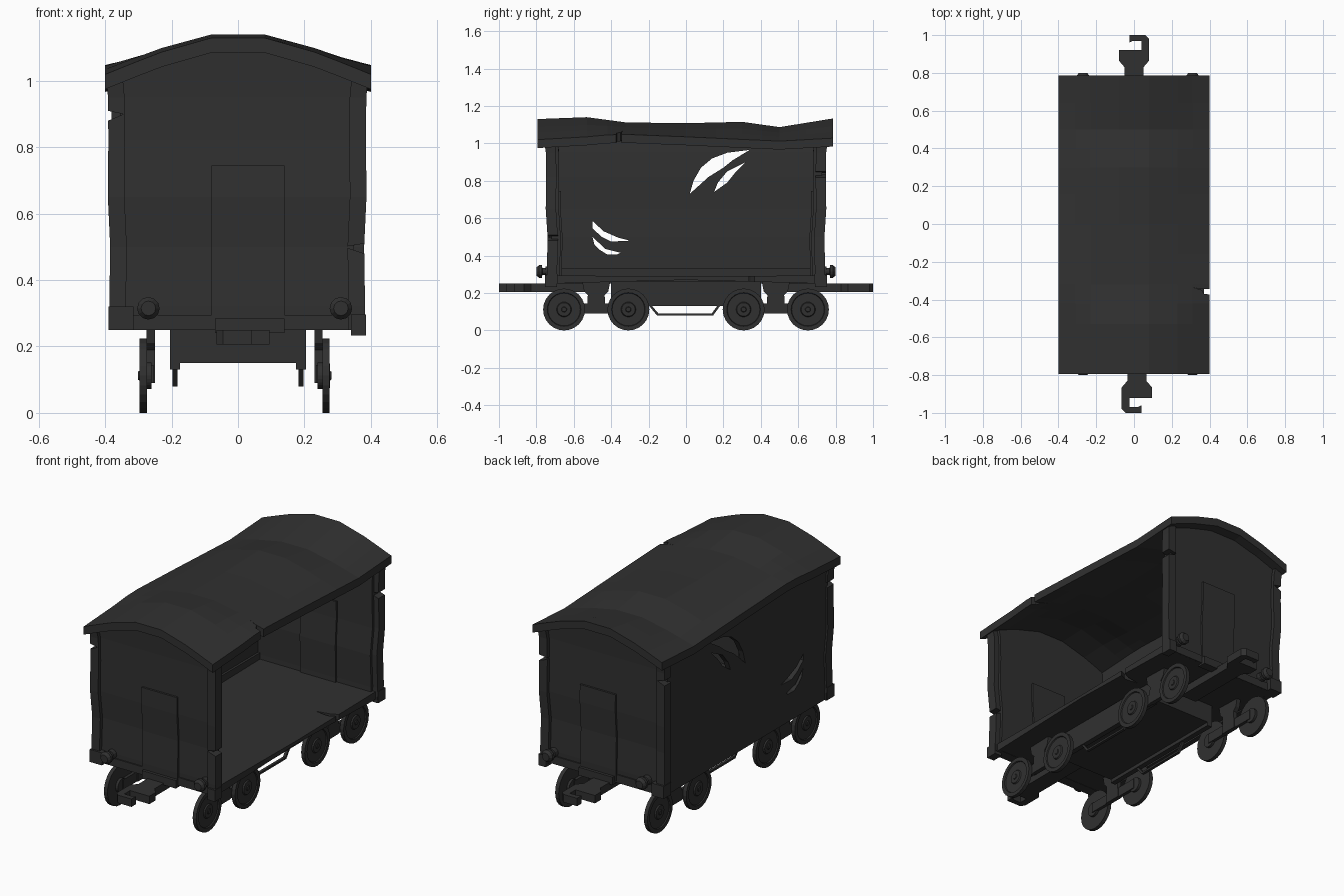
import bpy, bmesh, math
from mathutils import Vector

if "Cube" in bpy.data.objects:
    bpy.data.objects.remove(bpy.data.objects["Cube"])

mat = bpy.data.materials.new("charcoal")
mat.diffuse_color = (0.03, 0.03, 0.03, 1)
mat.use_nodes = True
mat.node_tree.nodes["Principled BSDF"].inputs["Base Color"].default_value = mat.diffuse_color


def finish(name, bm, warp=None):
    if warp:
        for v in bm.verts:
            v.co = warp(v.co)
    bmesh.ops.recalc_face_normals(bm, faces=bm.faces)
    me = bpy.data.meshes.new(name)
    bm.to_mesh(me)
    bm.free()
    me.materials.append(mat)
    ob = bpy.data.objects.new(name, me)
    bpy.context.collection.objects.link(ob)
    return ob


def prism(name, pts, axis, a, b, warp=None, slices=()):
    """Extrude a 2D outline along an axis; slices = z heights to subdivide at."""
    def put(p, d):
        return {'x': (d, p[0], p[1]), 'y': (p[0], d, p[1]), 'z': (p[0], p[1], d)}[axis]
    bm = bmesh.new()
    f = bm.faces.new([bm.verts.new(put(p, a)) for p in pts])
    new = bmesh.ops.extrude_face_region(bm, geom=[f])['geom']
    vs = [v for v in new if isinstance(v, bmesh.types.BMVert)]
    bmesh.ops.translate(bm, verts=vs, vec=Vector(put((0, 0), b - a)))
    for z in slices:
        bmesh.ops.bisect_plane(bm, geom=bm.verts[:] + bm.edges[:] + bm.faces[:],
                               plane_co=(0, 0, z), plane_no=(0, 0, 1))
    return finish(name, bm, warp)


def box(name, x0, x1, y0, y1, z0, z1, warp=None, slices=()):
    return prism(name, [(x0, z0), (x1, z0), (x1, z1), (x0, z1)], 'y', y0, y1, warp, slices)


def lathe(name, prof, axis, centre, sides):
    """Revolve (radius, offset) points about an x or y axis through centre."""
    bm = bmesh.new()
    rings = []
    for r, o in prof:
        ring = []
        for i in range(sides):
            t = 2 * math.pi * i / sides
            c, s = r * math.cos(t), r * math.sin(t)
            ring.append(bm.verts.new(Vector((o, c, s) if axis == 'x' else (c, o, s)) + Vector(centre)))
        rings.append(ring)
    for p, q in zip(rings, rings[1:]):
        for i in range(sides):
            j = (i + 1) % sides
            bm.faces.new((p[i], p[j], q[j], q[i]))
    bm.faces.new(rings[0])
    bm.faces.new(rings[-1])
    return finish(name, bm)


def cut(ob, cutter):
    cutter.hide_render = True
    m = ob.modifiers.new("cut", 'BOOLEAN')
    m.operation, m.solver, m.object = 'DIFFERENCE', 'EXACT', cutter
    bpy.context.view_layer.objects.active = ob
    bpy.ops.object.modifier_apply(modifier=m.name)
    bpy.data.objects.remove(cutter)


def interp(table, t):
    for (a, p), (b, q) in zip(table, table[1:]):
        if t <= b:
            return p + (q - p) * (t - a) / (b - a)
    return table[-1][1]


def sag(co):
    """Battered body: walls pinch in the middle and flare at the top."""
    o = interp([(0.2, 0), (0.32, 0.004), (0.5, 0), (0.65, -0.01), (0.82, -0.008), (1.0, 0.016), (1.2, 0.016)], co.z)
    x = co.x + (math.copysign(o * 0.7, co.x) if abs(co.x) > 0.3 else 0)
    y = co.y + (math.copysign(o, co.y) if abs(co.y) > 0.6 else 0)
    return Vector((x, y, co.z))


Z = (0.32, 0.5, 0.65, 0.82, 0.95)

# Roof: arched cross-section swept along a wavy ridge and eaves
ridge = [(-0.795, 1.13), (-0.53, 1.14), (-0.32, 1.112), (0, 1.108), (0.3, 1.115), (0.5, 1.087), (0.785, 1.133)]
eave = [(-0.795, 1.02), (-0.53, 1.035), (-0.37, 1.05), (0, 1.035), (0.5, 1.012), (0.785, 1.028)]
arch = [(-0.4, 0), (-0.31, 0.33), (-0.23, 0.61), (-0.08, 1), (0.08, 1), (0.23, 0.61), (0.31, 0.33), (0.4, 0)]
bm = bmesh.new()
secs = []
for y in (-0.795, -0.66, -0.53, -0.42, -0.32, -0.16, 0, 0.16, 0.3, 0.4, 0.5, 0.64, 0.785):
    e, r = interp(eave, y), interp(ridge, y)
    top = [(x, y, e + (r - e) * s) for x, s in arch]
    low = [(x, y, z - 0.045) for x, y, z in reversed(top)]
    secs.append([bm.verts.new(p) for p in top + low])
n = len(secs[0])
for p, q in zip(secs, secs[1:]):
    for i in range(n):
        bm.faces.new((p[i], p[(i + 1) % n], q[(i + 1) % n], q[i]))
for s in (secs[0], secs[-1]):
    for i in range(7):
        bm.faces.new((s[i], s[i + 1], s[14 - i], s[15 - i]))
roof = finish("roof", bm)
cut(roof, prism("roof_crack", [(0.42, -0.375), (0.37, -0.37), (0.36, -0.35), (0.31, -0.335),
                               (0.35, -0.345), (0.42, -0.345)], 'z', 0.8, 1.3))

# Floor with a slightly wavy lower edge
floor = prism("floor", [(-0.73, 0.25), (-0.3, 0.262), (0, 0.27), (0.3, 0.262), (0.73, 0.25),
                        (0.73, 0.295), (0, 0.287), (-0.73, 0.295)], 'x', -0.365, 0.37)
cut(floor, prism("floor_crack", [(0.42, 0.36), (0.33, 0.32), (0.25, 0.33), (0.33, 0.345), (0.42, 0.39)], 'z', 0.1, 0.5))

# Left wall with claw-like slashes
wall = prism("left_wall", [(-0.7, 0.25), (0.7, 0.25), (0.7, 1.01), (0.5, 1.0), (-0.37, 1.035), (-0.7, 1.02)],
             'x', -0.375, -0.345, sag, Z)
slashes = [
    [(0.02, 0.73), (0.04, 0.8), (0.08, 0.87), (0.14, 0.92), (0.22, 0.95), (0.34, 0.965),
     (0.25, 0.91), (0.2, 0.87), (0.12, 0.82)],
    [(0.15, 0.74), (0.17, 0.79), (0.22, 0.85), (0.32, 0.9), (0.26, 0.84), (0.22, 0.79)],
    [(-0.5, 0.585), (-0.44, 0.53), (-0.36, 0.495), (-0.3, 0.48), (-0.4, 0.475), (-0.45, 0.5), (-0.5, 0.545)],
    [(-0.5, 0.5), (-0.43, 0.435), (-0.35, 0.415), (-0.37, 0.405), (-0.42, 0.405), (-0.46, 0.43), (-0.49, 0.46)]]
for s in slashes:
    cut(wall, prism("slash", s, 'x', -0.6, -0.1))
box("inner_sill", -0.35, -0.335, -0.68, 0.68, 0.28, 0.33)

for e, end in ((-1, "front"), (1, "back")):
    # End wall, door and door step
    prism(end + "_wall", [(-0.35, 0.25), (0.35, 0.25), (0.35, 0.995), (0.23, 1.05), (0.08, 1.09),
                          (-0.08, 1.09), (-0.23, 1.05), (-0.35, 0.995)], 'y', e * 0.67, e * 0.72, sag, Z)
    box(end + "_door", -0.08, 0.14, e * 0.66, e * 0.731, 0.26, 0.745, sag, Z[:3])
    box(end + "_step", -0.07, 0.14, e * 0.7, e * 0.75, 0.24, 0.285)
    # Corner posts with a crack, and their feet
    for x0, x1, side, zc in ((-0.385, -0.335, "left", 0.9), (0.33, 0.38, "right", 0.5 if e < 0 else 0.84)):
        post = box(end + "_" + side + "_post", x0, x1, e * 0.685, e * 0.74, 0.25, 1.0, sag, Z)
        xo, xi = (x0 - 0.03, x0 + 0.04) if x0 < 0 else (x1 + 0.03, x1 - 0.06)
        cut(post, prism("post_crack", [(xo, zc + 0.015), (xi, zc), (xo, zc - 0.03)], 'y', e * 0.6, e * 0.8))
    box(end + "_left_foot", -0.39, -0.315, e * 0.69, e * 0.755, 0.25, 0.32)
    box(end + "_right_foot", 0.34, 0.385, e * 0.69, e * 0.755, 0.233, 0.297)
    # Buffers
    for x in (-0.27, 0.31):
        lathe(end + "_buffer", [(0.026, 0.71 * e), (0.026, 0.75 * e), (0.018, 0.752 * e), (0.018, 0.768 * e),
                                (0.034, 0.77 * e), (0.034, 0.785 * e), (0.022, 0.8 * e)], 'y', (x, 0, 0.315), 12)
    # Hook coupler, turned half round at the other end
    hook = [(0.05, -0.45), (0.05, -0.83), (0.08, -0.865), (0.08, -0.92), (-0.04, -0.92), (-0.04, -0.97),
            (0.005, -0.97), (0.025, -0.96), (0.025, -1.0), (-0.06, -1.0), (-0.08, -0.98), (-0.08, -0.865),
            (-0.05, -0.83), (-0.05, -0.45)]
    prism(end + "_coupler", [(0.015 + x, y) if e < 0 else (-x, -y) for x, y in hook], 'z', 0.206, 0.25)

# Underframe box, side beams and truss rods
box("underframe", -0.175, 0.175, -0.4, 0.4, 0.15, 0.262)
for x in (-0.19, 0.19):
    box("side_beam", x - 0.015, x + 0.015, -0.4, 0.4, 0.13, 0.262)
    prism("truss_rod", [(-0.2, 0.135), (-0.155, 0.08), (0.145, 0.08), (0.185, 0.135), (0.17, 0.135),
                        (0.138, 0.091), (-0.148, 0.091), (-0.185, 0.135)], 'x', x - 0.008, x + 0.008)

# Bogies: side frames, bars and wheels
for s, name in ((-1, "left"), (1, "right")):
    for yc in (-0.48, 0.48):
        prism(name + "_bogie_frame", [(yc - 0.075, 0.262), (yc + 0.075, 0.262), (yc + 0.065, 0.21), (yc + 0.045, 0.19),
                                      (yc + 0.05, 0.09), (yc - 0.05, 0.09), (yc - 0.045, 0.19), (yc - 0.065, 0.21)],
              'x', s * 0.24 - 0.01, s * 0.265 - 0.01)
        box(name + "_bogie_bar", s * 0.245 - 0.01, s * 0.262 - 0.01, yc - 0.17, yc + 0.17, 0.09, 0.145)
        for y in (yc - 0.172, yc + 0.172):
            prof = [(0.04, 0.25), (0.04, 0.264), (0.112, 0.264), (0.112, 0.286), (0.09, 0.286), (0.087, 0.28),
                    (0.04, 0.28), (0.036, 0.287), (0.015, 0.287), (0.012, 0.291)]
            lathe(name + "_wheel", [(r, s * o - 0.01) for r, o in prof], 'x', (0, y, 0.112), 24)
